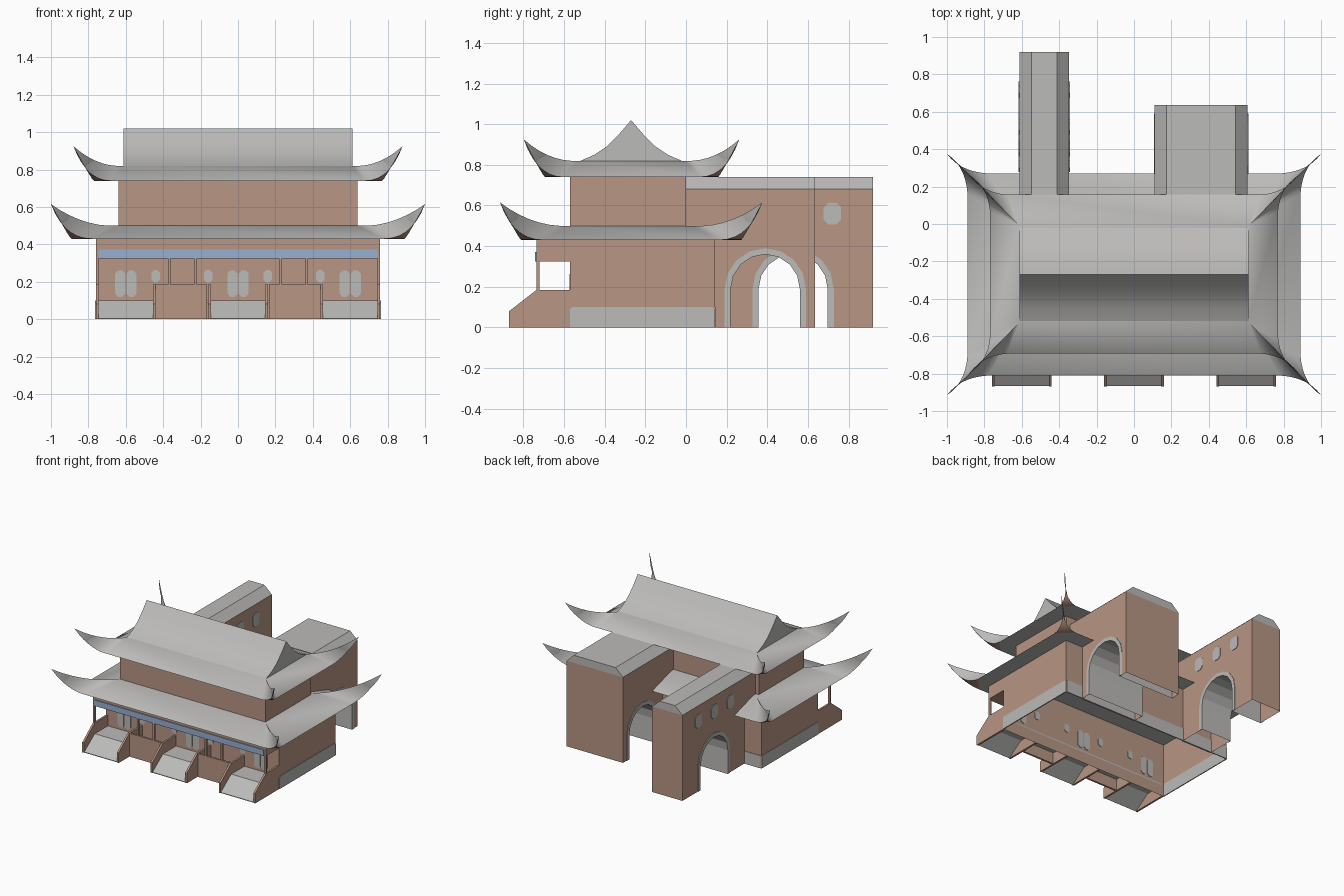
import bpy, bmesh, math
from mathutils import Vector

if "Cube" in bpy.data.objects:
    bpy.data.objects.remove(bpy.data.objects["Cube"], do_unlink=True)


def material(name, rgb):
    m = bpy.data.materials.new(name)
    m.use_nodes = True
    m.diffuse_color = (*rgb, 1)
    m.node_tree.nodes["Principled BSDF"].inputs["Base Color"].default_value = (*rgb, 1)
    return m


BROWN = material("brown_plaster", (0.48, 0.305, 0.23))
GREY = material("grey_stone", (0.50, 0.495, 0.485))
BLUE = material("blue_band", (0.31, 0.43, 0.64))


def finish(name, bm, mats, smooth=False):
    bmesh.ops.recalc_face_normals(bm, faces=bm.faces)
    mesh = bpy.data.meshes.new(name)
    bm.to_mesh(mesh)
    bm.free()
    for m in mats:
        mesh.materials.append(m)
    ob = bpy.data.objects.new(name, mesh)
    bpy.context.collection.objects.link(ob)
    if smooth:
        bpy.ops.object.select_all(action='DESELECT')
        ob.select_set(True)
        bpy.context.view_layer.objects.active = ob
        bpy.ops.object.shade_smooth_by_angle(angle=math.radians(30))
    return ob


def prism(name, pts, axis, a, b, mats, open_z=(), rule=None, smooth=False):
    """Extrude a 2D profile along an axis; drop level faces at open_z."""
    place = {"x": lambda p, t: (t, p[0], p[1]),
             "y": lambda p, t: (p[0], t, p[1])}[axis]
    bm = bmesh.new()
    ends = [[bm.verts.new(place(p, t)) for p in pts] for t in (a, b)]
    n = len(pts)
    for ring in ends:
        bm.faces.new(ring)
    for i in range(n):
        j = (i + 1) % n
        bm.faces.new((ends[0][i], ends[0][j], ends[1][j], ends[1][i]))
    bmesh.ops.recalc_face_normals(bm, faces=bm.faces)
    drop = [f for f in bm.faces
            if any(all(abs(v.co.z - z) < 1e-4 for v in f.verts) for z in open_z)]
    bmesh.ops.delete(bm, geom=drop, context='FACES')
    if rule:
        for f in bm.faces:
            f.material_index = rule(f)
    return finish(name, bm, mats, smooth)


def box(name, x0, x1, y0, y1, z0, z1, mat, open_z=()):
    return prism(name, [(y0, z0), (y1, z0), (y1, z1), (y0, z1)], "x", x0, x1, [mat], open_z)


def octagon(u, v, w, h, c):
    """Rectangle with cut corners, centred on u, v."""
    w, h = w / 2, h / 2
    return [(u - w, v - h + c), (u - w + c, v - h), (u + w - c, v - h), (u + w, v - h + c),
            (u + w, v + h - c), (u + w - c, v + h), (u - w + c, v + h), (u - w, v + h - c)]


def arch(c, r, spring=0.19, seg=8):
    arc = [(c - r * math.cos(math.pi * i / seg), spring + r * math.sin(math.pi * i / seg))
           for i in range(seg + 1)]
    return [(c - r, 0)] + arc + [(c + r, 0)]


def bezier(p, q, r, n=7):
    p, q, r = Vector(p), Vector(q), Vector(r)
    return [p * (1 - t) ** 2 + q * 2 * t * (1 - t) + r * t * t for t in (i / n for i in range(n + 1))]


def flared_roof(name, ix, iy, ex, ey, yc, z0, z1, flat):
    """Hipped skirt with four upswept horns; brown under the horns."""
    bm = bmesh.new()
    corners = []
    for sx, sy in ((1, -1), (1, 1), (-1, 1), (-1, -1)):
        def at(x, y, z):
            return (sx * x, yc + sy * y, z)
        tip = at(ex + 0.11, ey + 0.105, z0 + 0.185)
        curves = [bezier(at(ex - flat, ey, z0), at(ex + 0.04, ey + 0.01, z0), tip),
                  bezier(at(ix, iy, z1), at((ix + ex) / 2 + 0.06, (iy + ey) / 2 + 0.06, z1 - 0.01), tip),
                  bezier(at(ex, ey - flat, z0), at(ex + 0.01, ey + 0.04, z0), tip)]
        corners.append([[bm.verts.new(p) for p in c] for c in curves])
    for front, hip, side in corners:
        for k, (a, b) in enumerate(((front, hip), (hip, side), (side, front))):
            for i in range(len(a) - 1):
                f = bm.faces.new((a[i], b[i], b[i + 1], a[i + 1]))
                f.material_index = int(k == 2)
    for i in range(4):
        c, d = corners[i], corners[(i + 1) % 4]
        e = 2 if i % 2 == 0 else 0
        bm.faces.new((c[1][0], d[1][0], d[e][0], c[e][0]))
    bm.faces.new([c[1][0] for c in corners])
    soffit = []
    for i, c in enumerate(corners):
        pair = [c[0][0], c[2][0]]
        soffit += pair if i % 2 == 0 else pair[::-1]
    bm.faces.new(soffit)
    bmesh.ops.remove_doubles(bm, verts=bm.verts, dist=0.0005)
    return finish(name, bm, [GREY, BROWN], smooth=True)


# Main walls of both storeys
box("lower_walls", -0.76, 0.76, -0.57, 0.14, 0, 0.43, BROWN, open_z=(0, 0.43))
box("upper_walls", -0.64, 0.64, -0.57, 0, 0.48, 0.74, BROWN, open_z=(0.48, 0.74))

# Roofs
flared_roof("lower_roof", 0.64, 0.30, 0.89, 0.54, -0.27, 0.43, 0.50, 0.11)
flared_roof("upper_roof", 0.61, 0.255, 0.77, 0.425, -0.268, 0.74, 0.82, 0.09)
slope = [(0.26, 0.815), (0.18, 0.85), (0.12, 0.89), (0.06, 0.95)]
gable = [(-0.27 - d, z) for d, z in slope] + [(-0.27, 1.02)] + [(-0.27 + d, z) for d, z in slope[::-1]]
prism("gable_roof", gable, "x", -0.613, 0.613, [GREY], smooth=True)

# Stone base courses
for s, side in ((1, "left"), (-1, "right")):
    base = [(-0.57, 0), (0.14, 0), (0.14, 0.09), (0.13, 0.1), (-0.56, 0.1), (-0.57, 0.09)]
    prism(side + "_base_course", base, "x", s * 0.756, s * 0.764, [GREY])
box("back_base_course", -0.755, 0.755, 0.136, 0.144, 0, 0.1, GREY)

# Porch: floor, beam, blue band, posts and parapets
box("porch_floor", -0.745, 0.745, -0.725, -0.57, 0.09, 0.1, GREY)
box("porch_beam", -0.76, 0.76, -0.735, -0.57, 0.325, 0.43, BROWN)
box("blue_band", -0.745, 0.745, -0.743, -0.735, 0.325, 0.372, BLUE)
for s, side in ((1, "left"), (-1, "right")):
    for x in (0.2275, 0.3675, 0.7525):
        box(side + "_porch_post", s * x - 0.0075, s * x + 0.0075, -0.735, -0.72, 0.18, 0.325, BROWN)
    box(side + "_parapet", s * 0.305 - 0.14, s * 0.305 + 0.14, -0.735, -0.72, 0, 0.185, BROWN)

# Three ramps with side walls
stringer = [(-0.87, 0), (-0.87, 0.08), (-0.735, 0.185), (-0.57, 0.185), (-0.57, 0)]
ramp = [(-0.866, 0.005), (-0.735, 0.1), (-0.72, 0.1), (-0.72, 0.09), (-0.735, 0.09), (-0.866, 0)]
for x in (-0.6, 0, 0.6):
    prism("entrance_ramp", ramp, "x", x - 0.155, x + 0.155, [GREY])
    for s in (-1, 1):
        e = x + s * 0.1525
        prism("ramp_side_wall", stringer, "x", e - 0.0075, e + 0.0075, [BROWN])

# Front doors and small windows
for x in (-0.6, 0, 0.6):
    for s in (-1, 1):
        prism("door_panel", octagon(x + s * 0.03, 0.19, 0.054, 0.14, 0.016), "y", -0.574, -0.566, [GREY])
for x in (-0.44, -0.16, 0.16, 0.44):
    prism("front_window", octagon(x, 0.23, 0.045, 0.065, 0.013), "y", -0.574, -0.566, [GREY])


def rear_wing(name, x0, x1, y1, c):
    """Wing wall with an arched passage, stone arch trim and a chamfered cap."""
    def passage(f):
        p = f.calc_center_median()
        return int(abs(f.normal.x) < 0.1 and abs(p.y - c) < 0.172 and p.z < 0.37)
    outline = [(0.13, 0)] + arch(c, 0.17) + [(y1, 0), (y1, 0.68), (0, 0.68), (0, 0.45), (0.13, 0.45)]
    prism(name + "_wall", outline, "x", x0, x1, [BROWN, GREY], open_z=(0,), rule=passage)
    cap = [(x0, 0.68), (x1, 0.68), (x1 - 0.065, 0.74), (x0 + 0.065, 0.74)]
    prism(name + "_cap", cap, "y", 0, y1, [GREY])
    trim = arch(c, 0.2) + arch(c, 0.17)[::-1]
    for x, s in ((x0, -1), (x1, 1)):
        prism(name + "_arch_trim", trim, "x", x, x + s * 0.004, [GREY])


# Rear wings, the longer one with windows on both sides
rear_wing("short_wing", 0.11, 0.607, 0.635, 0.39)
rear_wing("long_wing", -0.613, -0.347, 0.92, 0.527)
for y in (0.32, 0.52, 0.72):
    for x, s in ((-0.613, -1), (-0.347, 1)):
        prism("wing_window", octagon(y, 0.56, 0.085, 0.105, 0.022), "x", x, x + s * 0.004, [GREY])
